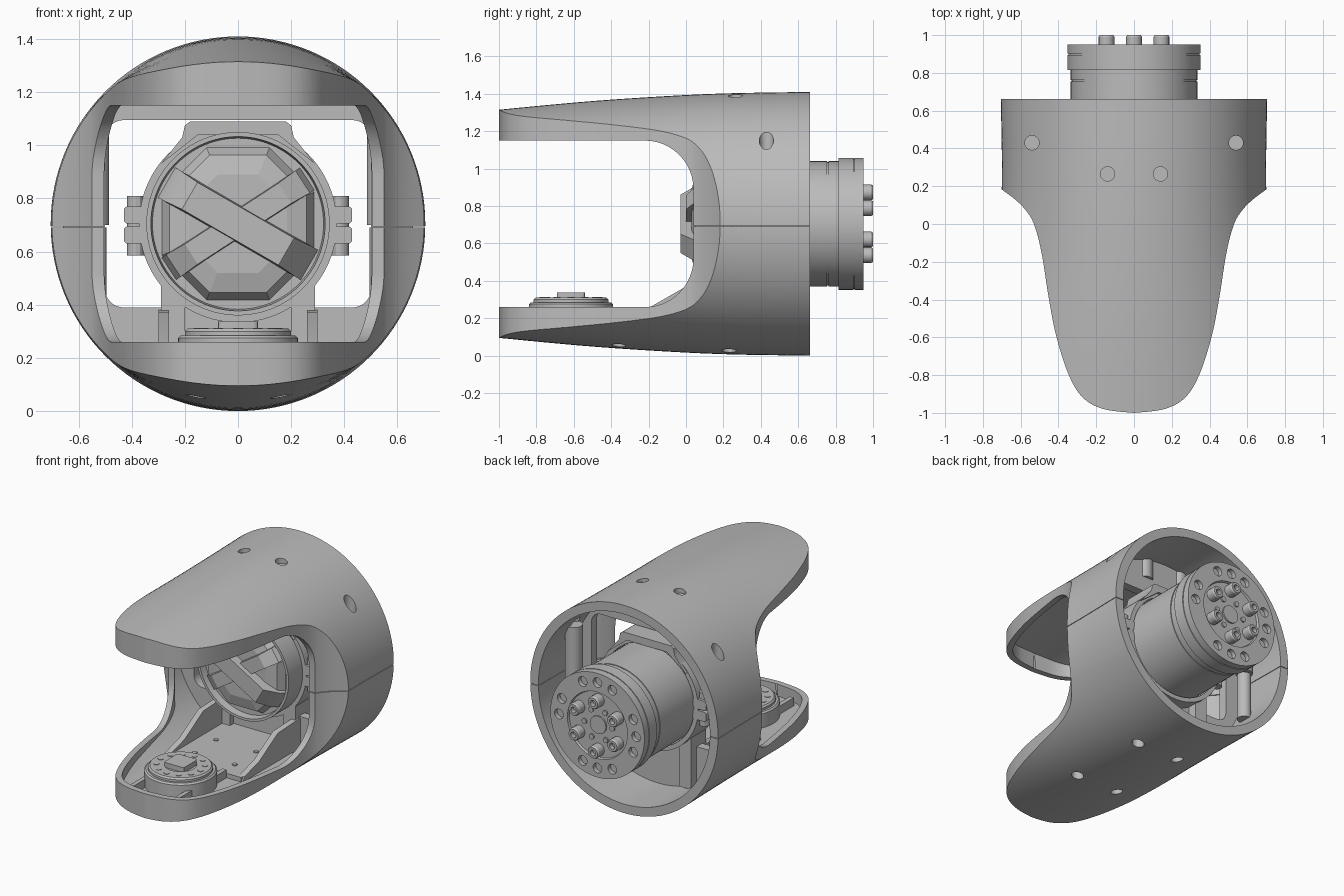
import bpy, bmesh, math
from mathutils import Matrix, Vector
from math import cos, sin, pi, radians

if "Cube" in bpy.data.objects:
    bpy.data.objects.remove(bpy.data.objects["Cube"])

grey = bpy.data.materials.new("plain grey")
grey.use_nodes = True
grey.diffuse_color = (0.5, 0.5, 0.5, 1)
grey.node_tree.nodes["Principled BSDF"].inputs["Base Color"].default_value = (0.5, 0.5, 0.5, 1)

CZ = 0.705  # height of the main axis


def place(axis, u, v, h):
    return {"x": (h, u, v), "y": (u, h, v), "z": (u, v, h)}[axis]


def finish(name, bm):
    bmesh.ops.recalc_face_normals(bm, faces=bm.faces[:])
    me = bpy.data.meshes.new(name)
    bm.to_mesh(me)
    bm.free()
    me.materials.append(grey)
    ob = bpy.data.objects.new(name, me)
    bpy.context.collection.objects.link(ob)
    return ob


def skin(name, rings):
    """Closed solid through a list of equal rings."""
    bm = bmesh.new()
    loops = [[bm.verts.new(p) for p in ring] for ring in rings]
    n = len(loops[0])
    for a, b in zip(loops, loops[1:]):
        for i in range(n):
            j = (i + 1) % n
            bm.faces.new((a[i], a[j], b[j], b[i]))
    bm.faces.new(loops[0])
    bm.faces.new(loops[-1])
    return finish(name, bm)


def lathe(name, pts, axis="y", at=(0, CZ), seg=64, phase=0):
    """Turn (height, radius) pairs around an axis."""
    angles = [2 * pi * i / seg + phase for i in range(seg)]
    return skin(name, [[place(axis, at[0] + r * cos(a), at[1] + r * sin(a), h)
                        for a in angles] for h, r in pts])


def prism(name, outline, axis, lo, hi):
    return skin(name, [[place(axis, u, v, h) for u, v in outline] for h in (lo, hi)])


def box(name, x0, x1, y0, y1, z0, z1):
    return prism(name, [(x0, y0), (x1, y0), (x1, y1), (x0, y1)], "z", z0, z1)


def rounded(u0, u1, v0, v1, r, n=12):
    pts = []
    corners = [(u1 - r, v1 - r), (u0 + r, v1 - r), (u0 + r, v0 + r), (u1 - r, v0 + r)]
    for k, (u, v) in enumerate(corners):
        for i in range(n + 1):
            a = pi / 2 * (k + i / n)
            pts.append((u + r * cos(a), v + r * sin(a)))
    return pts


def combine(ob, other, op="DIFFERENCE"):
    mod = ob.modifiers.new("cut", "BOOLEAN")
    mod.operation, mod.object, mod.solver = op, other, "EXACT"
    dg = bpy.context.evaluated_depsgraph_get()
    me = bpy.data.meshes.new_from_object(ob.evaluated_get(dg))
    ob.modifiers.clear()
    ob.data = me
    bpy.data.objects.remove(other)
    return ob


def smooth_path(pts, n=6):
    ctrl = [Vector(p) for p in [pts[0]] + pts + [pts[-1]]]
    out = []
    for a, b, c, d in zip(ctrl, ctrl[1:], ctrl[2:], ctrl[3:]):
        for i in range(n):
            t = i / n
            out.append(0.5 * (2 * b + (c - a) * t + (2 * a - 5 * b + 4 * c - d) * t ** 2
                              + (3 * b - a - 3 * c + d) * t ** 3))
    return out + [ctrl[-1]]


# Plan outline: wide drum at the back, tapering to a rounded tongue
half = [Vector((0.8, 1.2)), Vector((0.8, 0.25))] + smooth_path(
    [(0.71, 0.19), (0.63, 0.13), (0.575, 0.075), (0.53, 0), (0.49, -0.15), (0.45, -0.4),
     (0.41, -0.6), (0.345, -0.8), (0.27, -0.92), (0.16, -0.98), (0, -1)])
plan = half + [Vector((-p.x, p.y)) for p in reversed(half[:-1])]


def inset(outline, d):
    out = []
    for i, p in enumerate(outline):
        t = (outline[(i + 1) % len(outline)] - outline[i - 1]).normalized()
        out.append(p + Vector((t.y, -t.x)) * d)
    return out


def drum(name, thin, back):
    """Round at the back, flatter in height and broader towards the tips: (y, rx, rz)."""
    curve = smooth_path([(-1.1, 0.83, 0.6), (-0.6, 0.775, 0.648), (-0.2, 0.725, 0.677),
                         (0.2, 0.7, 0.697), (0.66, 0.705, 0.705)], 4)
    curve[-1].x = back
    angles = [2 * pi * i / 128 for i in range(128)]
    return skin(name, [[((rx - thin) * cos(a), y, CZ + (rz - thin) * sin(a)) for a in angles]
                       for y, rx, rz in curve])


# Outer shell: drum trimmed to plan, hollowed, then slotted across
shell = combine(drum("shell", 0, 0.663), prism("trim", plan, "z", -0.5, 2), "INTERSECT")
hollow = combine(drum("hollow", 0.06, 0.9),
                 prism("trim", inset(plan, 0.04), "z", -0.5, 2), "INTERSECT")
combine(shell, hollow)
combine(shell, prism("slot", rounded(-1.6, 0.04, 0.26, 1.15, 0.26), "x", -1, 1))
combine(shell, box("seam", -1, 1, -0.1, 0.8, 0.69, 0.694))
for s in (-1, 1):
    for x, y, z0, z1 in ((0.54, 0.43, 0.9, 2), (0.14, 0.265, 1.2, 2),
                         (0.16, -0.36, -0.5, 0.13), (0.16, 0.23, -0.5, 0.13)):
        combine(shell, lathe("hole", [(z0, 0.038), (z1, 0.038)], "z", (s * x, y), 24))

# Inner floor of the lower tongue
floor = combine(drum("lower_floor", 0.03, 0.66),
                prism("trim", inset(plan, 0.02), "z", 0.13, 0.18), "INTERSECT")
combine(floor, box("cut", -1, 1, 0.15, 1, -1, 2))

# Inner frame with a rounded window
frame = lathe("inner_frame", [(0.24, 0.66), (0.3, 0.66)])
combine(frame, prism("window", rounded(-0.5, 0.5, 0.39, 1.095, 0.07), "y", 0, 1))

# Screw posts and bosses inside the shell
for s, side in ((1, "left"), (-1, "right")):
    lathe(side + "_upper_post", [(0.7, 0.055), (1.05, 0.055)], "z", (s * 0.54, 0.43), 24)
    lathe(side + "_lower_post", [(0.37, 0.045), (0.69, 0.045)], "z", (s * 0.54, 0.43), 24)
    lathe(side + "_top_boss", [(1.2, 0.055), (1.36, 0.055)], "z", (s * 0.14, 0.265), 24)

# Main motor body, with rear flange and recessed hub face
motor = lathe("motor_body", [
    (0.1, 0.322), (0.05, 0.328), (0.05, 0.345), (0.3, 0.345), (0.3, 0.335), (0.755, 0.335),
    (0.755, 0.33), (0.763, 0.33), (0.763, 0.335), (0.815, 0.335), (0.815, 0.353), (0.895, 0.353),
    (0.895, 0.348), (0.902, 0.348), (0.902, 0.353), (0.95, 0.353), (0.95, 0.225), (0.935, 0.22)],
    seg=96)
for k in range(16):
    if k % 4:
        a = 2 * pi * k / 16 + pi / 4
        combine(motor, lathe("hole", [(0.92, 0.033), (1.1, 0.033)], "y",
                             (0.29 * cos(a), CZ + 0.29 * sin(a)), 16))
for k in range(6):
    a = pi / 6 + k * pi / 3
    lathe("hub_bolt", [(0.92, 0.042), (0.99, 0.042), (1.0, 0.036), (1.0, 0.02), (0.97, 0.02)],
          "y", (0.168 * cos(a), CZ + 0.168 * sin(a)), 16)
    lathe("hub_pin", [(0.92, 0.018), (0.945, 0.018)], "y",
          (0.105 * cos(a + 0.5), CZ + 0.105 * sin(a + 0.5)), 12)
lathe("hub_centre", [(0.92, 0.06), (0.945, 0.06)], seg=24)

# Faceted front cover with crossed bars
lathe("front_cover", [(0.12, 0.322), (0.05, 0.28), (0.03, 0.2)], seg=8, phase=pi / 8)
for name, angle, front, wide in (("main_bar", -30, -0.03, 0.065), ("cross_bar", 33, 0.0, 0.05)):
    rot = Matrix.Rotation(radians(angle), 2)
    rings = []
    for y, length, w in ((0.1, 0.31, wide), (0.05, 0.29, wide), (front, 0.21, wide * 0.9)):
        corners = [rot @ Vector(c) for c in ((-length, -w), (length, -w), (length, w), (-length, w))]
        rings.append([(c.x, y, CZ + c.y) for c in corners])
    skin(name, rings)

# Motor clamp with top bracket, feet and side lugs
clamp = lathe("motor_clamp", [(0.2, 0.372), (0.4, 0.372)], seg=96)
combine(clamp, lathe("bore", [(0.1, 0.342), (0.5, 0.342)], seg=96))
prism("top_bracket", [(-0.29, 0.93), (-0.21, 1.03), (-0.2, 1.075), (-0.18, 1.09), (0.18, 1.09),
                      (0.2, 1.075), (0.21, 1.03), (0.29, 0.93), (0.15, 1.04), (-0.15, 1.04)],
      "y", 0.18, 0.42)
for s, side in ((1, "left"), (-1, "right")):
    x0, x1 = sorted((s * 0.2, s * 0.29))
    box(side + "_clamp_foot", x0, x1, 0.2, 0.36, 0.12, 0.47)
    for z0, z1, level in ((0.63, 0.695, "lower"), (0.705, 0.77, "upper")):
        x0, x1 = sorted((s * 0.33, s * 0.43))
        prism(side + "_" + level + "_lug", rounded(x0, x1, z0, z1, 0.015, 3), "y", 0.2, 0.4)
    for y in (0.25, 0.35):
        lathe(side + "_lug_bolt", [(0.585, 0.033), (0.81, 0.033)], "z", (s * 0.385, y), 12)

# Sloping tray joining the lower tongue to the clamp
box("tray_plate", -0.29, 0.29, -0.38, 0.3, 0.17, 0.21)
for s, side in ((1, "left"), (-1, "right")):
    x0, x1 = sorted((s * 0.26, s * 0.3))
    prism(side + "_tray_wall", [(-0.4, 0.15), (-0.36, 0.21), (-0.2, 0.255), (0, 0.37),
                                (0.25, 0.38), (0.25, 0.15)], "x", x0, x1)
    for y in (-0.25, -0.02):
        lathe("tray_screw", [(0.2, 0.016), (0.217, 0.016)], "z", (s * 0.15, y), 12)
    x0, x1 = sorted((s * 0.15, s * 0.18))
    box(side + "_floor_rib", x0, x1, -0.9, -0.38, 0.17, 0.235)

# Small rotary unit on the lower tongue
lathe("small_motor", [(0.15, 0.225), (0.275, 0.225), (0.285, 0.215), (0.285, 0.2), (0.3, 0.2),
                      (0.31, 0.19), (0.31, 0.1), (0.303, 0.097)], "z", (0, -0.615), 64)
for k in range(12):
    a = pi / 6 * k
    lathe("small_motor_screw", [(0.3, 0.018), (0.313, 0.018)], "z",
          (0.15 * cos(a), -0.615 + 0.15 * sin(a)), 12)
prism("small_motor_knob", rounded(-0.075, 0.075, -0.69, -0.54, 0.015, 3), "z", 0.29, 0.337)

# Smooth curved surfaces while keeping crisp edges
bpy.ops.object.select_all(action="DESELECT")
for ob in bpy.context.collection.objects:
    if ob.type == "MESH" and ob.name != "front_cover":
        ob.select_set(True)
        bpy.context.view_layer.objects.active = ob
bpy.ops.object.shade_smooth_by_angle(angle=radians(30))
